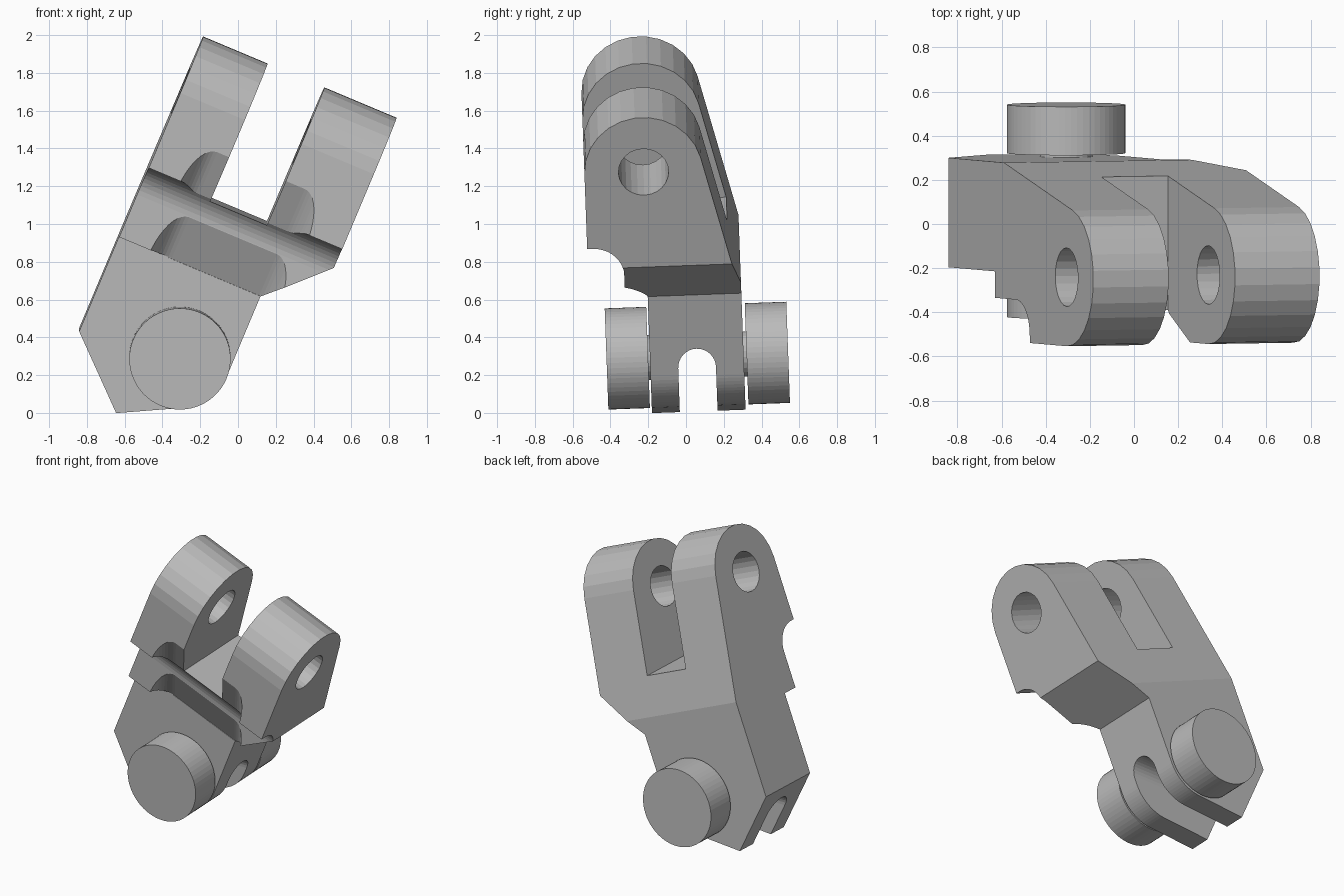
import bpy, bmesh
from math import radians, sin, cos, hypot
from mathutils import Matrix, Vector

cube = bpy.data.objects.get("Cube")
if cube:
    bpy.data.objects.remove(cube, do_unlink=True)

grey = bpy.data.materials.new("plain_grey")
grey.use_nodes = True
grey.diffuse_color = (0.5, 0.5, 0.5, 1)
grey.node_tree.nodes["Principled BSDF"].inputs["Base Color"].default_value = (0.5, 0.5, 0.5, 1)

# The whole part leans sideways, with a slight pitch
PITCH = Matrix.Rotation(radians(2.1), 4, 'X')
TILT = PITCH @ Matrix.Rotation(radians(22.8), 4, 'Y')


def arc(cx, cy, r, start, end, steps):
    angles = [radians(start + (end - start) * i / steps) for i in range(steps + 1)]
    return [(cx + r * cos(t), cy + r * sin(t)) for t in angles]


def prism(name, points, place, lo, hi, matrix=TILT):
    """Extrude a 2D profile; place(p, q, depth) gives the 3D position."""
    bm = bmesh.new()
    ends = [[bm.verts.new(matrix @ Vector(place(p, q, d))) for p, q in points]
            for d in (lo, hi)]
    bm.faces.new(ends[0])
    bm.faces.new(ends[1][::-1])
    n = len(points)
    for i in range(n):
        j = (i + 1) % n
        bm.faces.new((ends[0][j], ends[0][i], ends[1][i], ends[1][j]))
    bmesh.ops.recalc_face_normals(bm, faces=bm.faces)
    mesh = bpy.data.meshes.new(name)
    bm.to_mesh(mesh)
    bm.free()
    mesh.materials.append(grey)
    obj = bpy.data.objects.new(name, mesh)
    bpy.context.scene.collection.objects.link(obj)
    return obj


def combine(target, cutter, operation):
    mod = target.modifiers.new(operation, 'BOOLEAN')
    mod.operation = operation
    mod.solver = 'EXACT'
    mod.object = cutter
    bpy.context.view_layer.objects.active = target
    bpy.ops.object.modifier_apply(modifier=mod.name)
    bpy.data.objects.remove(cutter, do_unlink=True)


def across(p, q, d):      # profile in depth/height, extruded sideways
    return (d, p, q)


def through(p, q, d):     # profile in width/height, extruded front to back
    return (p, d, q)


LEFT, RIGHT, MID = -0.945, 0.166, -0.392
FRONT, BACK = -0.18, 0.316
PIN_X, PIN_Z, PIN_R = -0.40, 0.158, 0.268
HOLE_Y, HOLE_Z, ARCH_R = -0.178, 1.461, 0.313

# Side profile: round top, slanted back, quarter-round groove at the front
side = arc(HOLE_Y, HOLE_Z, ARCH_R, 180, 13.4, 12)
side += [(BACK, 0.728), (BACK, -0.5), (FRONT, -0.5), (FRONT, 0.625), (-0.30, 0.625)]
side += arc(-0.46, 0.87, 0.16, 0, 90, 10) + [(HOLE_Y - ARCH_R, 1.03)]
clevis_body = prism("clevis_body", side, across, -1.2, 0.5)

# Front outline: angled shoulder, rounded lower corner, chamfered foot
outline = [(LEFT, 0.078), (LEFT, 2), (RIGHT, 2), (RIGHT, 0.915), (PIN_X + PIN_R, 0.62)]
outline += arc(PIN_X, PIN_Z, PIN_R, 0, -62.8, 14) + [(-0.597, -0.245)]
combine(clevis_body, prism("outline", outline, through, -0.8, 0.8), 'INTERSECT')

# Gap between the two prongs
gap = [(-0.575, 0.988), (-0.249, 0.988), (-0.249, 2.2), (-0.575, 2.2)]
combine(clevis_body, prism("gap", gap, through, -0.9, 0.9), 'DIFFERENCE')

# Hole across both prongs
hole = arc(HOLE_Y, HOLE_Z, 0.133, 0, 345, 23)
combine(clevis_body, prism("hole", hole, across, -1.4, 0.7), 'DIFFERENCE')

# Leaning front recess with filleted sides
LEAN = 0.5
SCALE = hypot(1, LEAN)
HALF, FILLET = 0.372, 0.12


def recessed(p, q, d):
    return (MID + p, FRONT - (q + LEAN * d) / SCALE, 0.625 + (d - LEAN * q) / SCALE)


corner = HALF - FILLET
recess = arc(-corner, FILLET, FILLET, 180, 270, 10)
recess += arc(corner, FILLET, FILLET, 270, 360, 10) + [(HALF, 0.9), (-HALF, 0.9)]
combine(clevis_body, prism("recess", recess, recessed, -0.003, 0.78), 'DIFFERENCE')

# Round-topped slot through the foot
slot = arc(0.0675, 0.2375, 0.1, 0, 180, 16) + [(-0.0325, -0.4), (0.1675, -0.4)]
combine(clevis_body, prism("slot", slot, across, -1.4, 0.45, PITCH), 'DIFFERENCE')

# Side pins, each on a short hidden neck
for name, lo, hi, neck_lo, neck_hi in (("front", -0.41, -0.19, -0.2, FRONT),
                                       ("back", 0.332, 0.552, BACK, 0.34)):
    prism(name + "_pin", arc(PIN_X, PIN_Z, PIN_R, 0, 354, 59), through, lo, hi)
    prism(name + "_pin_neck", arc(PIN_X, PIN_Z, 0.12, 0, 345, 23), through, neck_lo, neck_hi)
